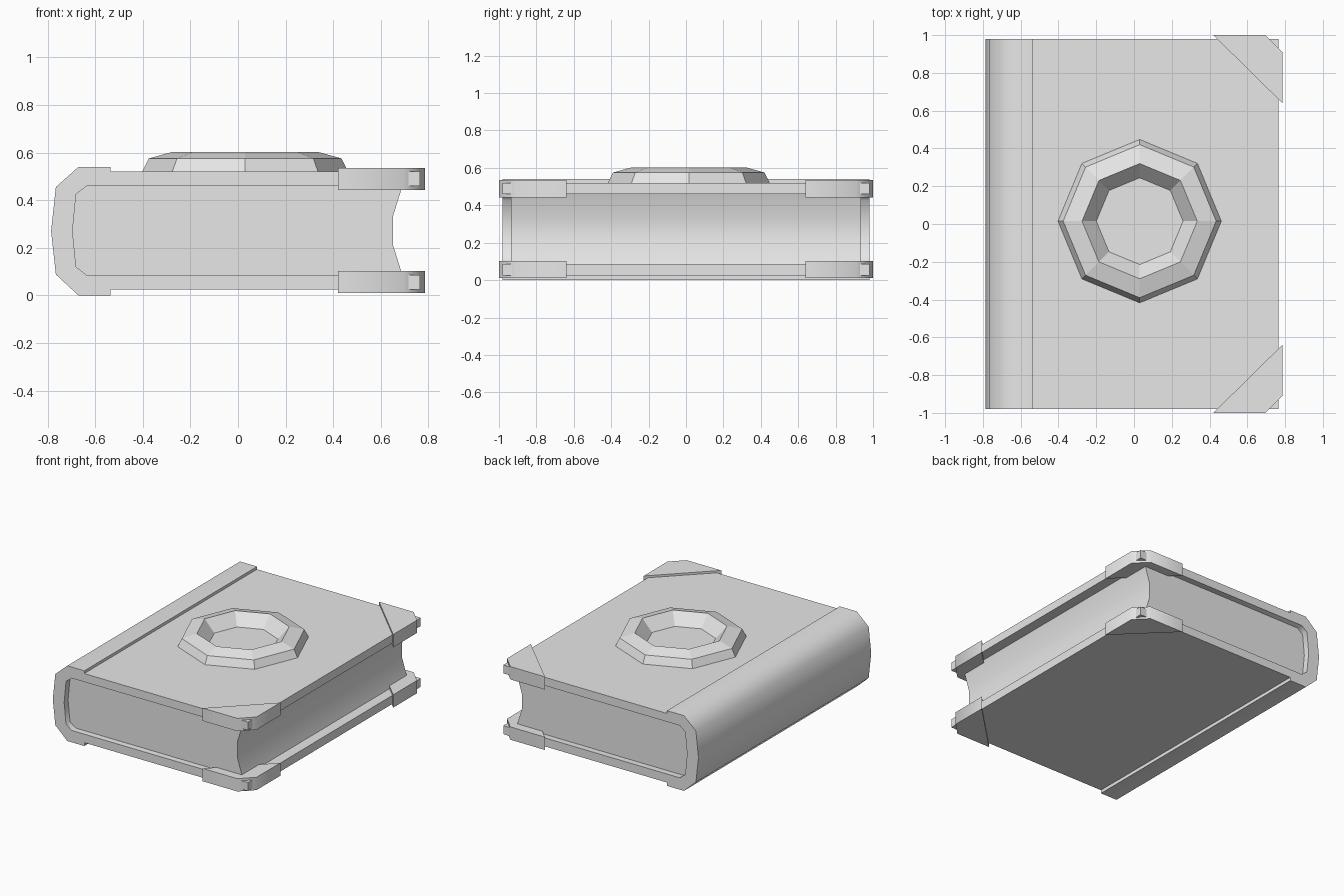
import bpy, bmesh, math

if "Cube" in bpy.data.objects:
    bpy.data.objects.remove(bpy.data.objects["Cube"])

grey = bpy.data.materials.new("plain_grey")
grey.diffuse_color = (0.8, 0.8, 0.8, 1)
grey.use_nodes = True
grey.node_tree.nodes["Principled BSDF"].inputs["Base Color"].default_value = grey.diffuse_color


def finish(name, bm, smooth=None):
    bmesh.ops.recalc_face_normals(bm, faces=bm.faces)
    mesh = bpy.data.meshes.new(name)
    bm.to_mesh(mesh)
    bm.free()
    mesh.materials.append(grey)
    obj = bpy.data.objects.new(name, mesh)
    bpy.context.collection.objects.link(obj)
    if smooth:
        bpy.ops.object.select_all(action='DESELECT')
        obj.select_set(True)
        bpy.context.view_layer.objects.active = obj
        bpy.ops.object.shade_smooth_by_angle(angle=math.radians(smooth))
    return obj


def prism(name, start, offset, smooth=None):
    """Extrude a closed outline along an offset."""
    bm = bmesh.new()
    face = bm.faces.new([bm.verts.new(p) for p in start])
    new = bmesh.ops.extrude_face_region(bm, geom=[face], use_keep_orig=True)["geom"]
    verts = [g for g in new if isinstance(g, bmesh.types.BMVert)]
    bmesh.ops.translate(bm, verts=verts, vec=offset)
    return finish(name, bm, smooth)


# Wrap-around cover with a raised, rounded spine
outer = [(0.765, 0.52), (-0.535, 0.52), (-0.535, 0.54), (-0.67, 0.54),
         (-0.765, 0.455), (-0.785, 0.27), (-0.765, 0.088), (-0.67, 0.0),
         (-0.535, 0.0), (-0.535, 0.024), (0.765, 0.024)]
inner = [(0.765, 0.085), (-0.635, 0.085), (-0.68, 0.12), (-0.695, 0.27),
         (-0.68, 0.425), (-0.635, 0.46), (0.765, 0.46)]
prism("cover", [(x, -0.98, z) for x, z in outer + inner], (0, 1.96, 0), 50)

# Page block with a hollow fore-edge
pages = [(0.692, 0.465), (0.65, 0.33), (0.65, 0.215), (0.692, 0.08),
         (-0.635, 0.08), (-0.685, 0.12), (-0.70, 0.27), (-0.685, 0.425),
         (-0.635, 0.465)]
prism("pages", [(x, -0.935, z) for x, z in pages], (0, 1.87, 0), 50)

# Protective corner pieces on both boards
corner = [(0.42, 1.0), (0.695, 1.0), (0.785, 0.91), (0.785, 0.64)]
for side, s in (("front", -1), ("back", 1)):
    for level, z, h in (("lower", 0.01, 0.092), ("upper", 0.443, 0.092)):
        prism(f"{level}_{side}_corner", [(x, s * y, z) for x, y in corner],
              (0, 0, h), 50)

# Faceted octagonal ring on the upper board
bm = bmesh.new()
rings = []
for r, z in [(0.435, 0.515), (0.405, 0.575), (0.305, 0.603), (0.225, 0.515)]:
    rings.append([bm.verts.new((0.03 + r * math.cos(i * math.pi / 4),
                                0.015 + r * math.sin(i * math.pi / 4), z))
                  for i in range(8)])
for k in range(4):
    a, b = rings[k], rings[(k + 1) % 4]
    for i in range(8):
        j = (i + 1) % 8
        bm.faces.new((a[i], a[j], b[j], b[i]))
finish("emblem_ring", bm)
